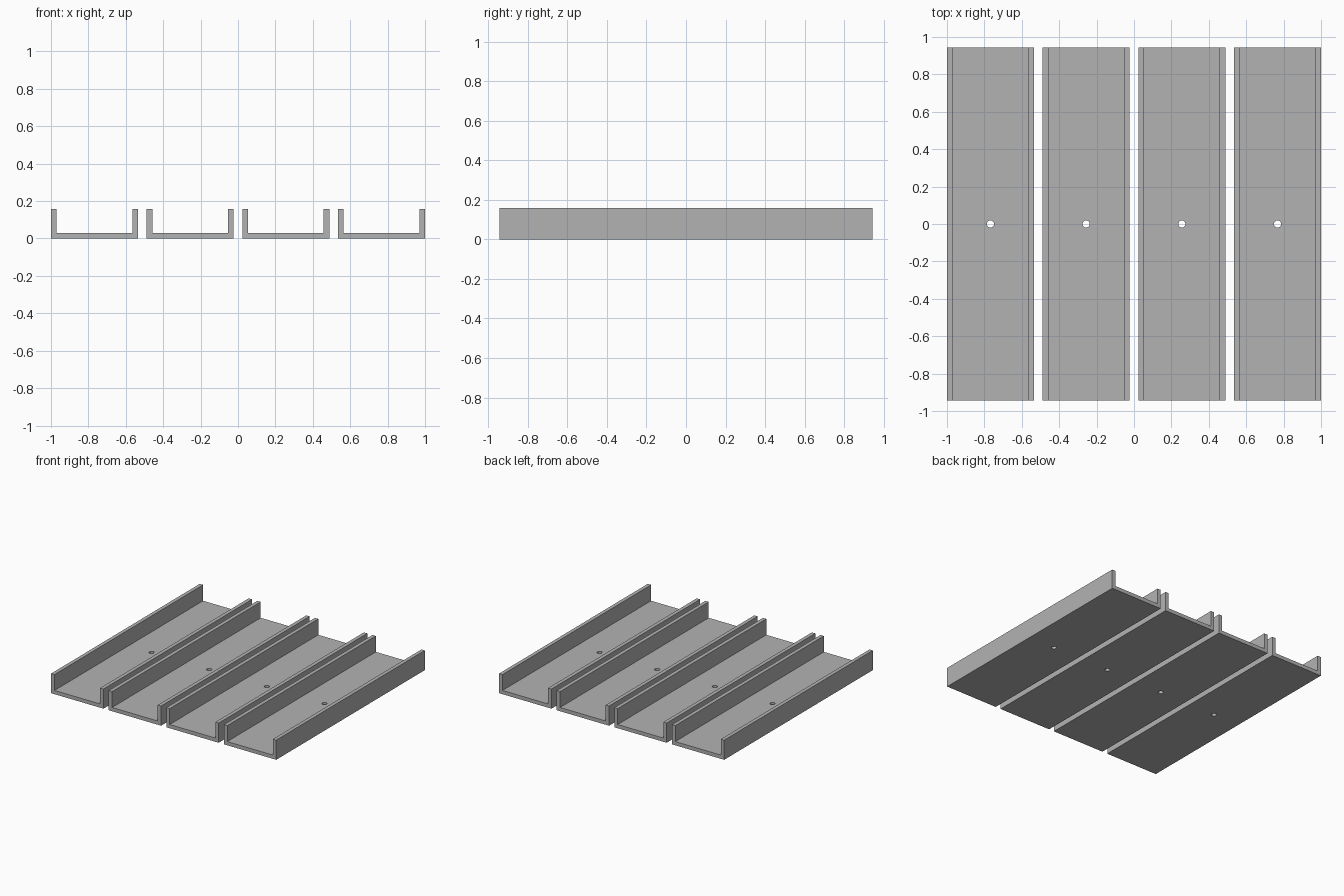
import bpy
import bmesh

default = bpy.data.objects.get("Cube")
if default:
    bpy.data.objects.remove(default, do_unlink=True)

COUNT = 4
WIDTH = 20 / 43          # four channels with gaps of a tenth of their width
PITCH = WIDTH * 1.1
LENGTH = 1.886
HEIGHT = 0.158
WALL = 0.03
HOLE_RADIUS = 0.019

# Plain grey finish
grey = bpy.data.materials.new("plain_grey")
colour = (0.448, 0.448, 0.448, 1)
grey.diffuse_color = colour
grey.use_nodes = True
grey.node_tree.nodes["Principled BSDF"].inputs["Base Color"].default_value = colour


def channel_mesh():
    """Extrude a U-shaped profile along y."""
    outer, inner = WIDTH / 2, WIDTH / 2 - WALL
    half = [(outer, 0), (outer, HEIGHT), (inner, HEIGHT), (inner, WALL)]
    profile = half + [(-x, z) for x, z in reversed(half)]
    bm = bmesh.new()
    face = bm.faces.new([bm.verts.new((x, -LENGTH / 2, z)) for x, z in profile])
    extruded = bmesh.ops.extrude_face_region(bm, geom=[face], use_keep_orig=True)
    moved = [g for g in extruded["geom"] if isinstance(g, bmesh.types.BMVert)]
    bmesh.ops.translate(bm, verts=moved, vec=(0, LENGTH, 0))
    bmesh.ops.recalc_face_normals(bm, faces=bm.faces)
    mesh = bpy.data.meshes.new("channel")
    bm.to_mesh(mesh)
    bm.free()
    mesh.materials.append(grey)
    return mesh


# First channel with a drilled hole in the middle of its floor
first = bpy.data.objects.new("channel_1", channel_mesh())
bpy.context.collection.objects.link(first)

bpy.ops.mesh.primitive_cylinder_add(vertices=32, radius=HOLE_RADIUS, depth=WALL * 4)
cutter = bpy.context.object
cutter.name = "hole_cutter"
cutter.hide_render = True
cutter.data.materials.append(grey)

drill = first.modifiers.new("hole", 'BOOLEAN')
drill.operation = 'DIFFERENCE'
drill.solver = 'EXACT'
drill.object = cutter

bpy.ops.object.select_all(action='DESELECT')
first.select_set(True)
bpy.context.view_layer.objects.active = first
bpy.ops.object.modifier_apply(modifier=drill.name)
bpy.data.objects.remove(cutter, do_unlink=True)
bpy.ops.object.shade_smooth_by_angle()

# Row of identical channels
for i in range(COUNT):
    channel = first if i == 0 else first.copy()
    if i:
        channel.name = f"channel_{i + 1}"
        bpy.context.collection.objects.link(channel)
    channel.location.x = (i - (COUNT - 1) / 2) * PITCH
